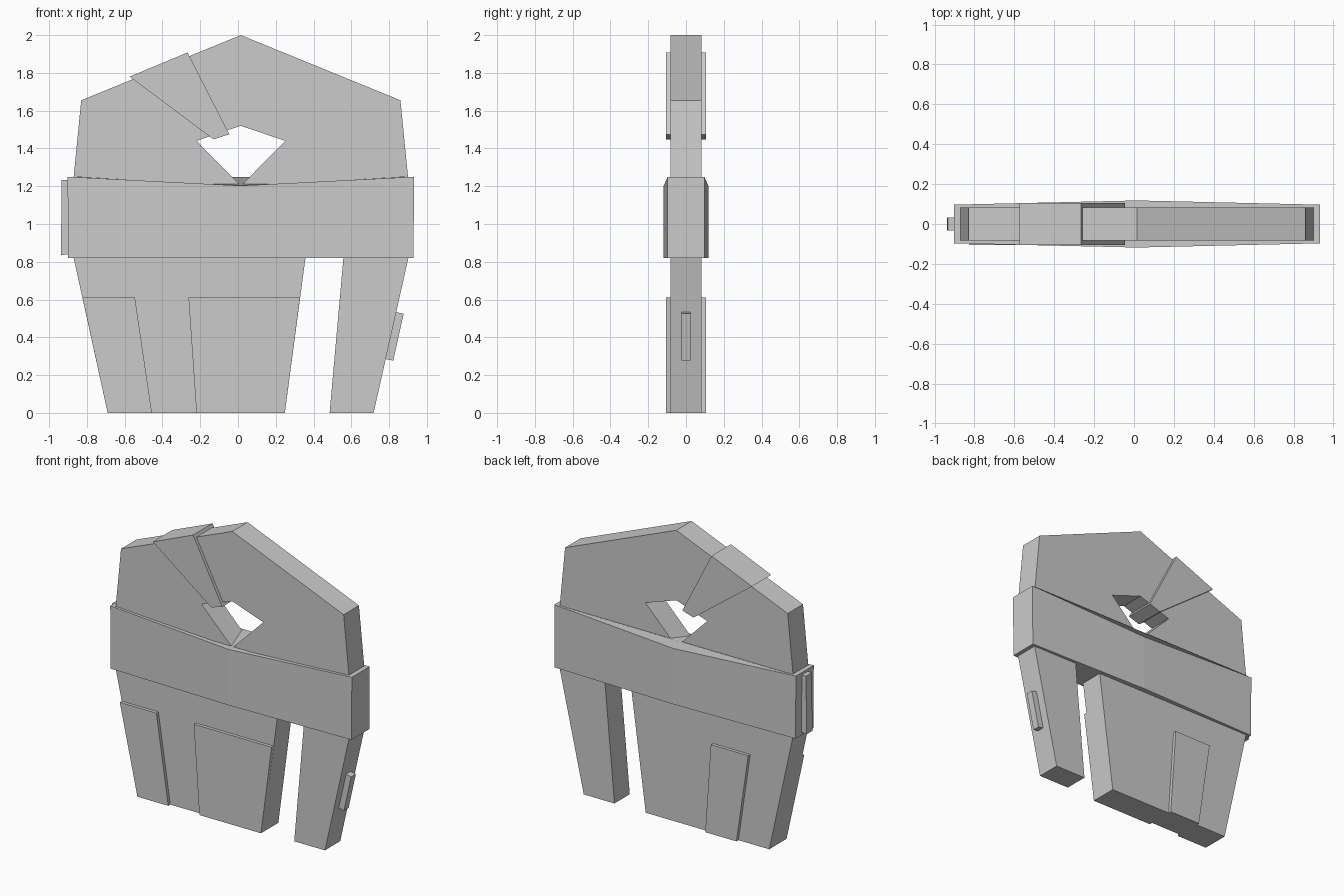
import bpy, bmesh

if "Cube" in bpy.data.objects:
    bpy.data.objects.remove(bpy.data.objects["Cube"])


def make_object(name, bottom, top):
    """Closed solid joining two matching vertex loops."""
    bm = bmesh.new()
    a = [bm.verts.new(p) for p in bottom]
    b = [bm.verts.new(p) for p in top]
    bm.faces.new(a)
    bm.faces.new(b)
    for i in range(len(a)):
        j = (i + 1) % len(a)
        bm.faces.new((a[i], a[j], b[j], b[i]))
    bmesh.ops.recalc_face_normals(bm, faces=bm.faces)
    # keep the concave caps well defined
    bmesh.ops.triangulate(bm, faces=[f for f in bm.faces if len(f.verts) > 6])
    mesh = bpy.data.meshes.new(name)
    bm.to_mesh(mesh)
    bm.free()
    obj = bpy.data.objects.new(name, mesh)
    bpy.context.collection.objects.link(obj)
    return obj


def slab(name, profile, y0, y1):
    """Front-view (x, z) profile extruded from y0 to y1."""
    return make_object(name, [(x, y0, z) for x, z in profile],
                       [(x, y1, z) for x, z in profile])


C = 0.015      # centre line of the body
T = 0.083      # half thickness of the body
P = 0.105      # half thickness at the raised panels

# Upper body: mirrored half outline running around the diamond opening
outer = [(0.001, 1.20), (0.885, 1.25), (0.845, 1.655), (0, 2.0)]
inner = [(0, 1.52), (0.235, 1.44), (0.001, 1.203)]
outline = ([(C + x, z) for x, z in outer]
           + [(C - x, z) for x, z in reversed(outer[:-1])]
           + [(C - x, z) for x, z in reversed(inner)]
           + [(C + x, z) for x, z in inner[1:]])
slab("upper_body", outline, -T, T)

# Diagonal strap over the shoulder
slab("shoulder_strap", [(-0.574, 1.78), (-0.267, 1.908), (-0.046, 1.475),
                        (-0.13, 1.448)], -P, P)

# Wide waist band, thicker in the middle, top edge dipping at the centre
ring = [(-0.917, -0.097, 1.25), (0, -0.118, 1.203), (0.917, -0.097, 1.25),
        (0.917, 0.097, 1.25), (0, 0.118, 1.203), (-0.917, 0.097, 1.25)]
make_object("waist_band", [(C + x * 0.997, y, 0.82) for x, y, z in ring],
            [(C + x, y, z) for x, y, z in ring])

# Small bar on the left end of the band
slab("band_bar", [(-0.90, 0.84), (-0.937, 0.835), (-0.934, 1.233),
                  (-0.90, 1.233)], -0.032, 0.032)

# Legs
slab("wide_leg", [(-0.87, 0.82), (-0.69, 0), (0.248, 0), (0.357, 0.82)], -T, T)
slab("narrow_leg", [(0.558, 0.82), (0.485, 0), (0.718, 0), (0.902, 0.82)], -T, T)

# Raised leg panels: two on the front, one on the back between them
slab("front_panel_left", [(-0.824, 0.612), (-0.69, 0), (-0.456, 0),
                          (-0.546, 0.612)], -P, -T)
slab("front_panel_middle", [(-0.262, 0.612), (-0.22, 0), (0.248, 0),
                            (0.329, 0.612)], -P, -T)
slab("back_panel", [(-0.546, 0.612), (-0.456, 0), (-0.22, 0),
                    (-0.262, 0.612)], T, P)

# Slanted tab on the outer side of the narrow leg
slab("leg_tab", [(0.837, 0.533), (0.78, 0.285), (0.822, 0.277),
                 (0.877, 0.525)], -0.025, 0.025)
